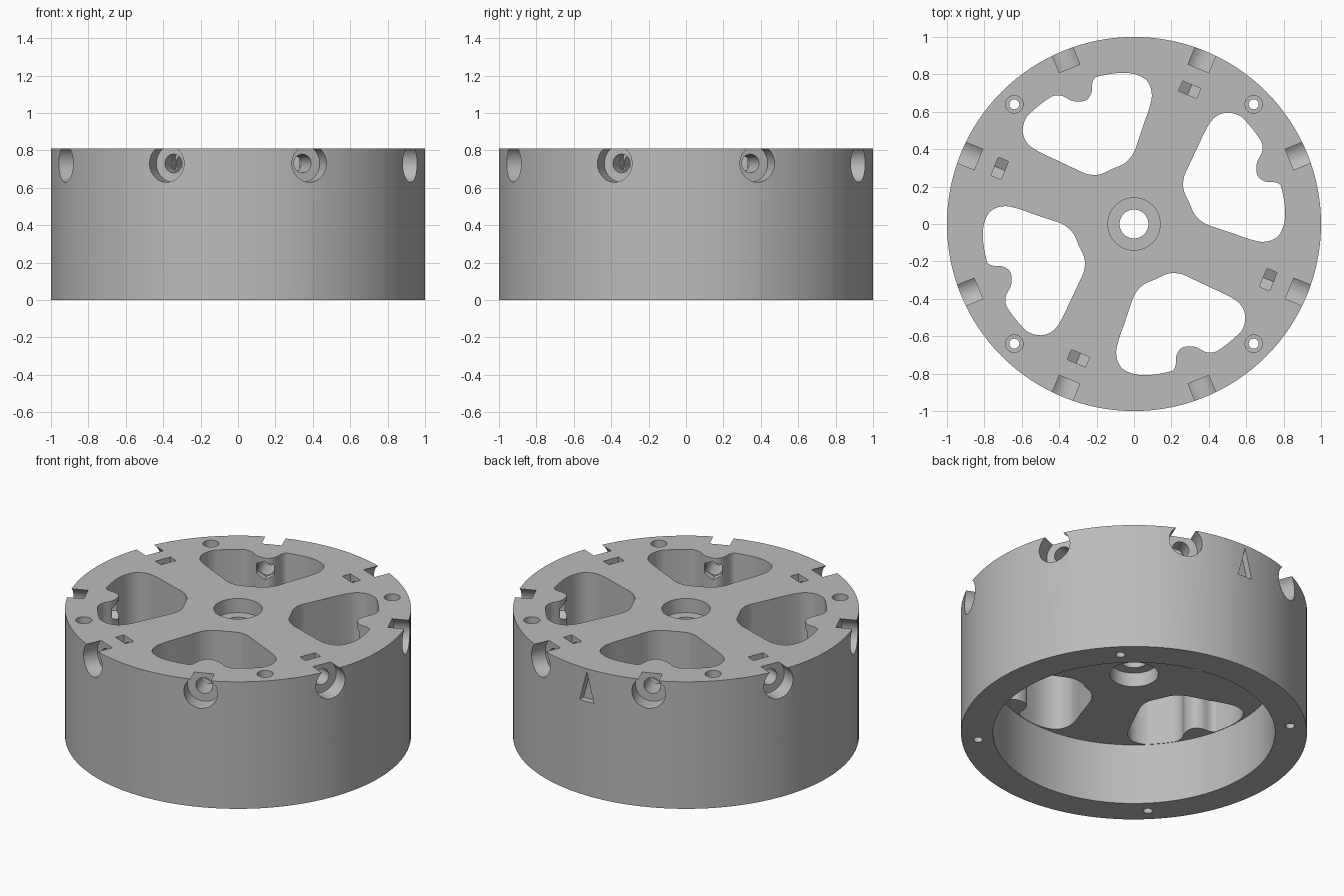
import bpy, bmesh
from math import pi, sin, cos, radians, hypot
from mathutils import Matrix, Vector

if "Cube" in bpy.data.objects:
    bpy.data.objects.remove(bpy.data.objects["Cube"])

TOP, CEILING, CAVITY = 0.81, 0.39, 0.815
BOLT_Z = 0.73
SEGMENTS = 128


def make_object(name, bm):
    bmesh.ops.recalc_face_normals(bm, faces=bm.faces)
    mesh = bpy.data.meshes.new(name)
    bm.to_mesh(mesh)
    bm.free()
    ob = bpy.data.objects.new(name, mesh)
    bpy.context.scene.collection.objects.link(ob)
    return ob


def add_prism(bm, outline, matrix, low, high):
    """Extrude a 2D outline along the local z axis of a frame."""
    n = len(outline)
    rings = [[bm.verts.new(matrix @ Vector((x, y, h))) for x, y in outline]
             for h in (low, high)]
    bm.faces.new(rings[0][::-1])
    bm.faces.new(rings[1])
    for i in range(n):
        j = (i + 1) % n
        bm.faces.new((rings[0][i], rings[0][j], rings[1][j], rings[1][i]))


def circle(r, n=32, x=0, y=0):
    return [(x + r * cos(2 * pi * i / n), y + r * sin(2 * pi * i / n)) for i in range(n)]


def radial_frame(angle):
    """Local x is tangential, y is up and z points out of the rim at bolt height."""
    axes = Matrix(((0, 0, 1, 0), (1, 0, 0, 0), (0, 1, 0, BOLT_Z), (0, 0, 0, 1)))
    return Matrix.Rotation(radians(angle), 4, "Z") @ axes


def smooth_loop(pts, steps=5):
    """Closed Catmull-Rom curve kept inside the cavity radius."""
    out, n = [], len(pts)
    for i in range(n):
        a, b, c, d = (Vector(pts[(i + k) % n]) for k in (-1, 0, 1, 2))
        for s in range(steps):
            t = s / steps
            p = 0.5 * (2 * b + (c - a) * t + (2 * a - 5 * b + 4 * c - d) * t * t
                       + (3 * b - a - 3 * c + d) * t ** 3)
            out.append(tuple(p * min(1, (CAVITY - 0.003) / hypot(*p))))
    return out


# Body: ring wall, thick top plate and stepped hub bore, turned as one profile
profile = [(1, 0), (1, TOP), (0.14, TOP), (0.14, 0.72), (0.077, 0.72), (0.077, 0.48),
           (0.14, 0.48), (0.14, CEILING), (CAVITY, CEILING), (CAVITY, 0)]
bm = bmesh.new()
rings = []
for i in range(SEGMENTS):
    a = 2 * pi * i / SEGMENTS
    rings.append([bm.verts.new((r * cos(a), r * sin(a), z)) for r, z in profile])
for i in range(SEGMENTS):
    p, q = rings[i], rings[(i + 1) % SEGMENTS]
    for k in range(len(profile)):
        m = (k + 1) % len(profile)
        bm.faces.new((p[k], q[k], q[m], p[m]))
body = make_object("wheel_body", bm)

# Window openings with a bolt boss bulging in from the rim
window = smooth_loop([
    (0.5, 0.595), (0.575, 0.573), (0.635, 0.51), (0.678, 0.455), (0.686, 0.39),
    (0.657, 0.325), (0.66, 0.26), (0.7, 0.228), (0.765, 0.22), (0.795, 0.185),
    (0.808, 0.09), (0.802, 0), (0.765, -0.07), (0.695, -0.095), (0.62, -0.082),
    (0.54, -0.054), (0.46, -0.027), (0.38, 0.002), (0.325, 0.05), (0.295, 0.115),
    (0.265, 0.185), (0.267, 0.25), (0.295, 0.315), (0.342, 0.415), (0.39, 0.515),
    (0.435, 0.573)])
windows = bmesh.new()
bores = bmesh.new()
shafts = bmesh.new()
pockets = bmesh.new()

# Nut outlines: a hexagon standing on its point, and the same with an open top
a = 0.0525
low = [(-a, -a / 3 ** 0.5), (0, -2 * a / 3 ** 0.5), (a, -a / 3 ** 0.5)]
hexagon = low + [(-x, -y) for x, y in low]
slot = low + [(a, 0.2), (-a, 0.2)]

for i in range(4):
    turn = 90 * i
    spin = Matrix.Rotation(radians(turn), 4, "Z")
    add_prism(windows, window, spin, CEILING - 0.05, TOP + 0.1)
    # Upright screw holes in the rim
    xy = 0.64
    add_prism(bores, circle(0.047, 24, xy, xy), spin, TOP - 0.15, TOP + 0.1)
    add_prism(shafts, circle(0.027, 24, xy, xy), spin, -0.1, TOP - 0.1)
    # Radial bolt holes, alternately behind a window boss and in a spoke
    for angle in (22.5 + turn, 67.5 + turn):
        add_prism(bores, circle(0.1, 40), radial_frame(angle), 0.9, 1.1)
        add_prism(shafts, circle(0.05, 24), radial_frame(angle), 0.66, 0.95)
    add_prism(pockets, hexagon, radial_frame(22.5 + turn), 0.66, 0.76)
    add_prism(pockets, slot, radial_frame(67.5 + turn), 0.748, 0.806)

# Triangular index mark on the back of the rim
mark = [(-0.05, -0.13), (0.05, -0.13), (0, 0.06)]
add_prism(bores, mark, radial_frame(90), 0.96, 1.1)

# Cut every group of openings from the body
bpy.context.view_layer.objects.active = body
for name, bm in (("window_cutter", windows), ("bore_cutter", bores),
                 ("shaft_cutter", shafts), ("pocket_cutter", pockets)):
    cutter = make_object(name, bm)
    cutter.hide_render = True
    mod = body.modifiers.new(name, "BOOLEAN")
    mod.operation = "DIFFERENCE"
    mod.solver = "EXACT"
    mod.object = cutter
    bpy.ops.object.modifier_apply(modifier=mod.name)
    bpy.data.objects.remove(cutter)

# Grey finish
grey = bpy.data.materials.new("plain_grey")
grey.use_nodes = True
colour = (0.5, 0.5, 0.5, 1)
grey.diffuse_color = colour
grey.node_tree.nodes["Principled BSDF"].inputs["Base Color"].default_value = colour
body.data.materials.clear()
body.data.materials.append(grey)
for poly in body.data.polygons:
    poly.material_index = 0

bpy.ops.object.select_all(action="DESELECT")
body.select_set(True)
bpy.context.view_layer.objects.active = body
bpy.ops.object.shade_smooth_by_angle(angle=radians(30))
